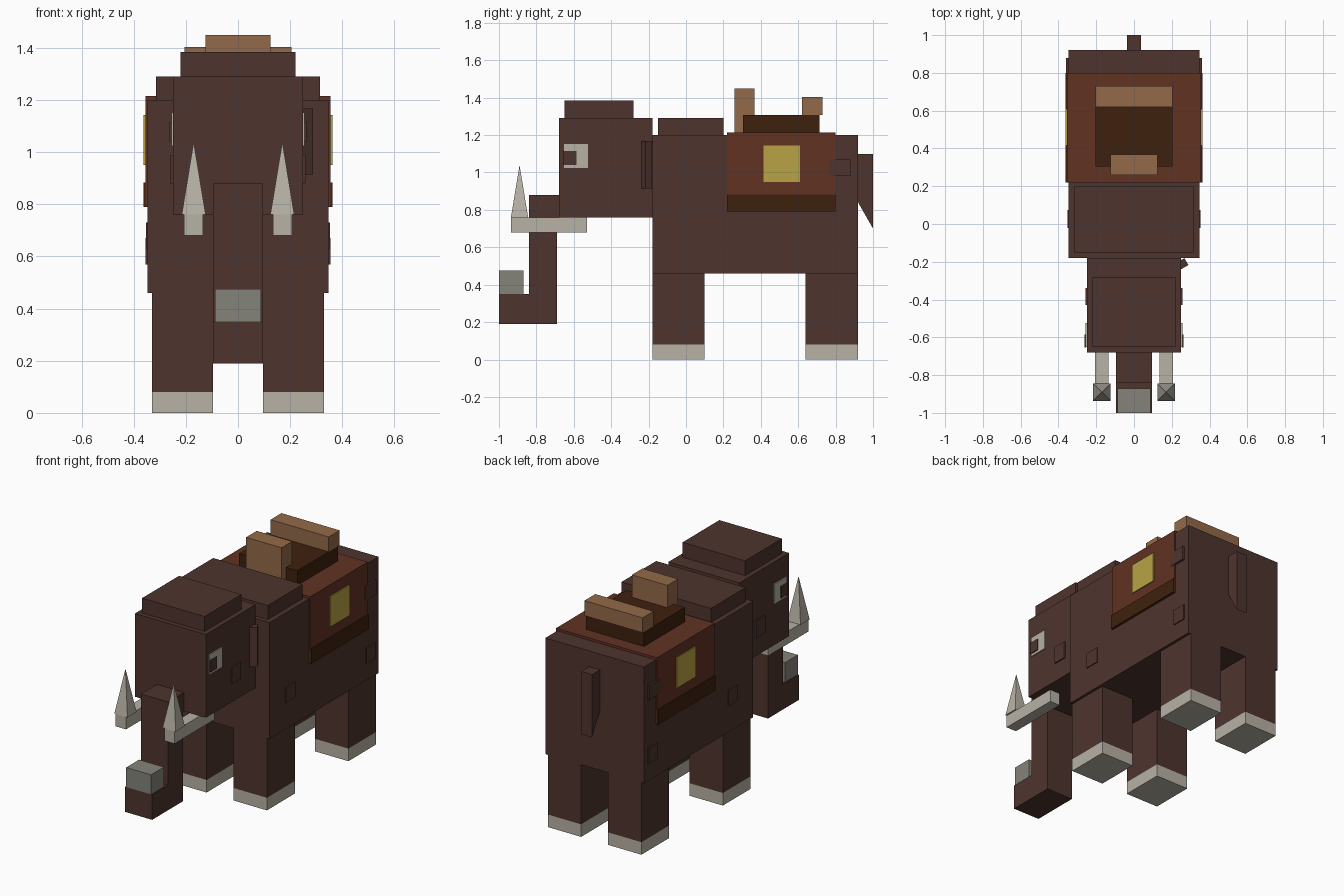
import bpy, bmesh, math
from mathutils import Matrix

if "Cube" in bpy.data.objects:
    bpy.data.objects.remove(bpy.data.objects["Cube"])


def material(name, hex_colour):
    def linear(v):
        v /= 255
        return v / 12.92 if v <= 0.04045 else ((v + 0.055) / 1.055) ** 2.4
    m = bpy.data.materials.new(name)
    m.diffuse_color = [linear(int(hex_colour[i:i + 2], 16)) for i in (0, 2, 4)] + [1]
    m.use_nodes = True
    m.node_tree.nodes["Principled BSDF"].inputs["Base Color"].default_value = m.diffuse_color
    return m


hide = material("brown hide", "4E342E")
cloth = material("rust cloth", "613222")
leather = material("dark leather", "3E210E")
wood = material("tan wood", "946A48")
gold = material("gold", "B8A446")
ivory = material("ivory", "B8B2A6")
grey = material("trunk grey", "85847A")


def finish(name, bm, mat):
    bmesh.ops.recalc_face_normals(bm, faces=bm.faces)
    mesh = bpy.data.meshes.new(name)
    bm.to_mesh(mesh)
    bm.free()
    mesh.materials.append(mat)
    obj = bpy.data.objects.new(name, mesh)
    bpy.context.collection.objects.link(obj)
    return obj


def box(name, mat, x, y, z):
    """Box from (min, max) ranges."""
    bm = bmesh.new()
    size = [r[1] - r[0] for r in (x, y, z)]
    mid = [(r[0] + r[1]) / 2 for r in (x, y, z)]
    bmesh.ops.create_cube(bm, size=1, matrix=Matrix.Translation(mid) @ Matrix.Diagonal((*size, 1)))
    return finish(name, bm, mat)


def centred(name, mat, half, y, z):
    return box(name, mat, (-half, half), y, z)


def pair(name, mat, x, y, z):
    box(name + "_right", mat, x, y, z)
    box(name + "_left", mat, (-x[1], -x[0]), y, z)


def profile(name, mat, half, points):
    """Extrude a (y, z) outline across x."""
    bm = bmesh.new()
    face = bm.faces.new([bm.verts.new((-half, y, z)) for y, z in points])
    out = bmesh.ops.extrude_face_region(bm, geom=[face])["geom"]
    verts = [v for v in out if isinstance(v, bmesh.types.BMVert)]
    bmesh.ops.translate(bm, verts=verts, vec=(2 * half, 0, 0))
    return finish(name, bm, mat)


# Body and head
centred("body", hide, 0.347, (-0.18, 0.92), (0.46, 1.2))
centred("shoulder_hump", hide, 0.315, (-0.15, 0.2), (1.2, 1.29))
centred("head", hide, 0.25, (-0.68, -0.18), (0.76, 1.29))
centred("head_crown", hide, 0.22, (-0.65, -0.28), (1.29, 1.385))

# Trunk bent forward at the bottom, with a grey tip
profile("trunk", hide, 0.095, [(-0.68, 0.88), (-0.84, 0.88), (-0.84, 0.35), (-1, 0.35),
                               (-1, 0.19), (-0.69, 0.19), (-0.69, 0.76), (-0.68, 0.76)])
centred("trunk_tip", grey, 0.088, (-1, -0.87), (0.35, 0.475))

# Tail with slanted end
profile("tail", hide, 0.038, [(0.92, 1.1), (1, 1.1), (1, 0.7), (0.92, 0.84)])

# Legs and hooves
for label, y in (("front", (-0.18, 0.1)), ("hind", (0.64, 0.92))):
    pair(label + "_leg", hide, (0.095, 0.33), y, (0.08, 0.46))
    pair(label + "_hoof", ivory, (0.095, 0.33), y, (0, 0.08))

# Tusks with pyramid points
pair("tusk", ivory, (0.135, 0.207), (-0.935, -0.53), (0.68, 0.76))
for label, side in (("right", 1), ("left", -1)):
    bm = bmesh.new()
    bmesh.ops.create_cone(bm, cap_ends=True, segments=4, radius1=0.065, radius2=0, depth=0.28,
                          matrix=Matrix.Translation((side * 0.17, -0.89, 0.9))
                          @ Matrix.Rotation(math.pi / 4, 4, 'Z'))
    bmesh.ops.remove_doubles(bm, verts=bm.verts, dist=0.0001)
    finish("tusk_point_" + label, bm, ivory)

# Eyes
pair("eye", ivory, (0.249, 0.256), (-0.652, -0.524), (1.024, 1.152))
pair("pupil", hide, (0.254, 0.262), (-0.654, -0.585), (1.04, 1.115))

# Single turned ear
ear = box("ear", hide, (-0.04, 0.04), (-0.021, 0.021), (0.915, 1.167))
ear.location = (0.243, -0.219, 0)
ear.rotation_euler.z = math.radians(30)

# Small raised hide patches
pair("head_patch", hide, (0.249, 0.258), (-0.43, -0.34), (0.88, 0.99))
pair("front_patch", hide, (0.346, 0.353), (-0.02, 0.075), (0.63, 0.73))
pair("hind_low_patch", hide, (0.346, 0.354), (0.79, 0.88), (0.57, 0.67))
pair("hind_high_patch", hide, (0.346, 0.359), (0.77, 0.88), (0.98, 1.07))

# Saddle blanket, trim and badges
centred("blanket", cloth, 0.355, (0.22, 0.8), (0.79, 1.215))
pair("blanket_trim", leather, (0.354, 0.363), (0.22, 0.8), (0.79, 0.883))
pair("blanket_badge", gold, (0.354, 0.362), (0.415, 0.61), (0.95, 1.143))

# Saddle seat with front horn and back rest
centred("saddle_seat", leather, 0.205, (0.305, 0.715), (1.215, 1.308))
centred("saddle_horn", wood, 0.125, (0.26, 0.367), (1.215, 1.45))
centred("saddle_back", wood, 0.205, (0.62, 0.73), (1.308, 1.403))
